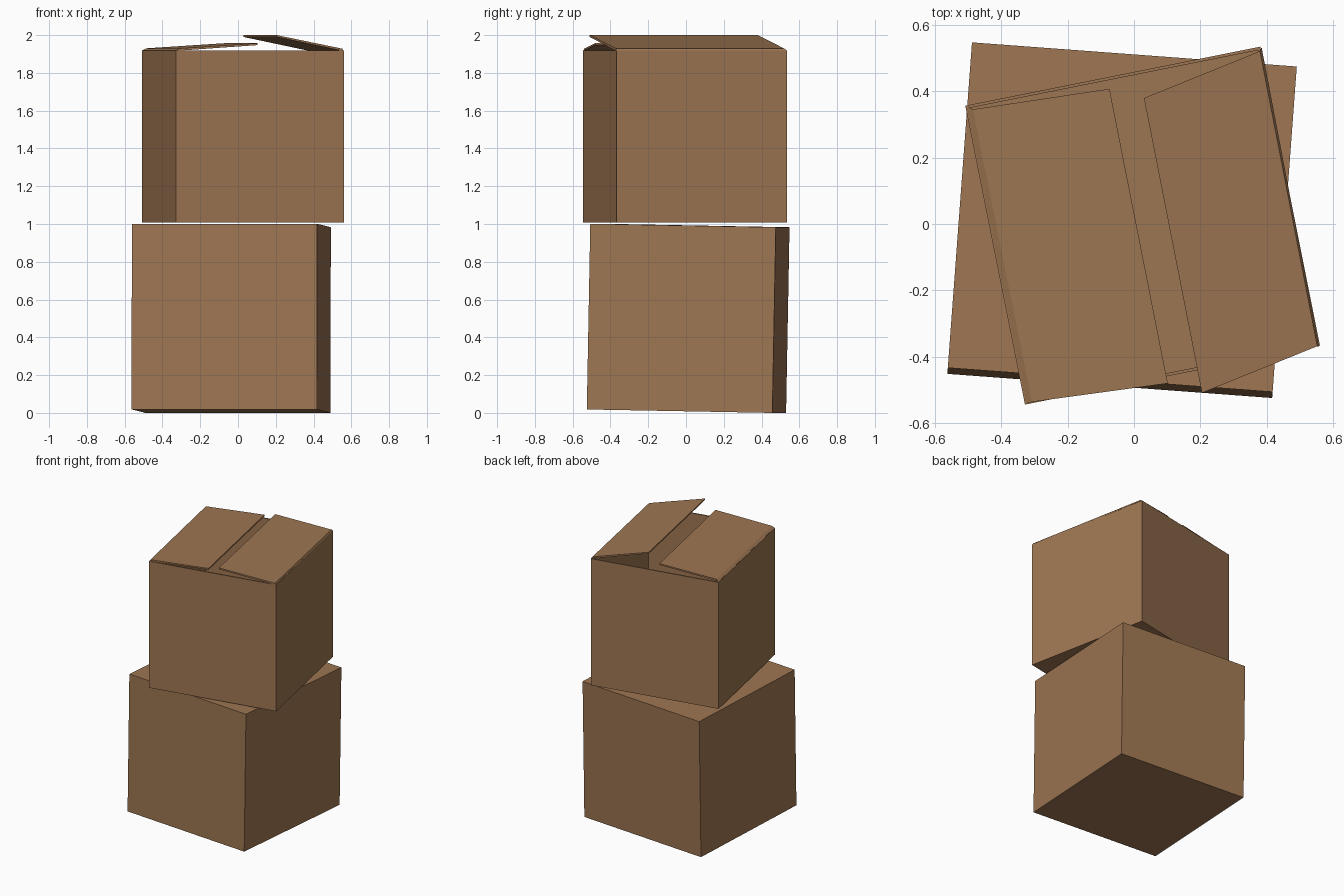
import bpy, bmesh, math
from mathutils import Matrix, Vector

if "Cube" in bpy.data.objects:
    bpy.data.objects.remove(bpy.data.objects["Cube"])

card = bpy.data.materials.new("cardboard brown")
card.diffuse_color = (0.34, 0.18, 0.085, 1)
card.use_nodes = True
card.node_tree.nodes["Principled BSDF"].inputs["Base Color"].default_value = card.diffuse_color


def finish(name, bm):
    bmesh.ops.recalc_face_normals(bm, faces=bm.faces)
    me = bpy.data.meshes.new(name)
    bm.to_mesh(me)
    bm.free()
    me.materials.append(card)
    ob = bpy.data.objects.new(name, me)
    bpy.context.collection.objects.link(ob)
    return ob


def box(name, size, centre, turn, tilt=0, wall=0):
    """Closed carton, or an open hollow one when a wall thickness is given."""
    bm = bmesh.new()
    bmesh.ops.create_cube(bm, size=1)
    bmesh.ops.scale(bm, vec=size, verts=bm.verts)
    if wall:
        top = max(bm.faces, key=lambda f: f.calc_center_median().z)
        bmesh.ops.inset_region(bm, faces=[top], thickness=wall)
        ext = bmesh.ops.extrude_discrete_faces(bm, faces=[top])["faces"][0]
        bmesh.ops.translate(bm, verts=ext.verts, vec=(0, 0, wall - size[2]))
    bm.transform(Matrix.Translation(centre)
                 @ Matrix.Rotation(math.radians(turn), 4, 'Z')
                 @ Matrix.Rotation(math.radians(tilt), 4, 'X'))
    return finish(name, bm)


def flap(name, stations):
    """Folded sheet; each station is (front xy, back xy, top z, bottom z)."""
    bm = bmesh.new()
    rings = []
    for f, b, zt, zb in stations:
        pts = [(*f, zt), (*b, zt), (*b, zb), (*f, zb)]
        rings.append([bm.verts.new(p) for p in pts])
    for r, s in zip(rings, rings[1:]):
        for i in range(4):
            j = (i + 1) % 4
            bm.faces.new((r[i], r[j], s[j], s[i]))
    bm.faces.new(rings[0])
    bm.faces.new(rings[-1])
    return finish(name, bm)


# closed lower carton, slightly tipped backwards
box("lower_box", (0.983, 0.985, 0.983), (-0.036, 0.0115, 0.5005), -4.25, -1.07)

# open upper carton
box("upper_box", (0.908, 0.92, 0.911), (0.026, -0.005, 1.4625), 11.3, 0, 0.013)

# left flap, folded almost flat
flap("left_flap", [((-0.325, -0.543), (-0.506, 0.357), 1.919, 1.915),
                   ((-0.308, -0.537), (-0.486, 0.346), 1.930, 1.918),
                   ((0.102, -0.481), (-0.074, 0.408), 1.957, 1.947)])

# right flap, raised and skewed
flap("right_flap", [((0.558, -0.370), (0.385, 0.534), 1.918, 1.914),
                    ((0.553, -0.369), (0.380, 0.522), 1.928, 1.916),
                    ((0.205, -0.510), (0.030, 0.380), 2.0, 1.990)])
